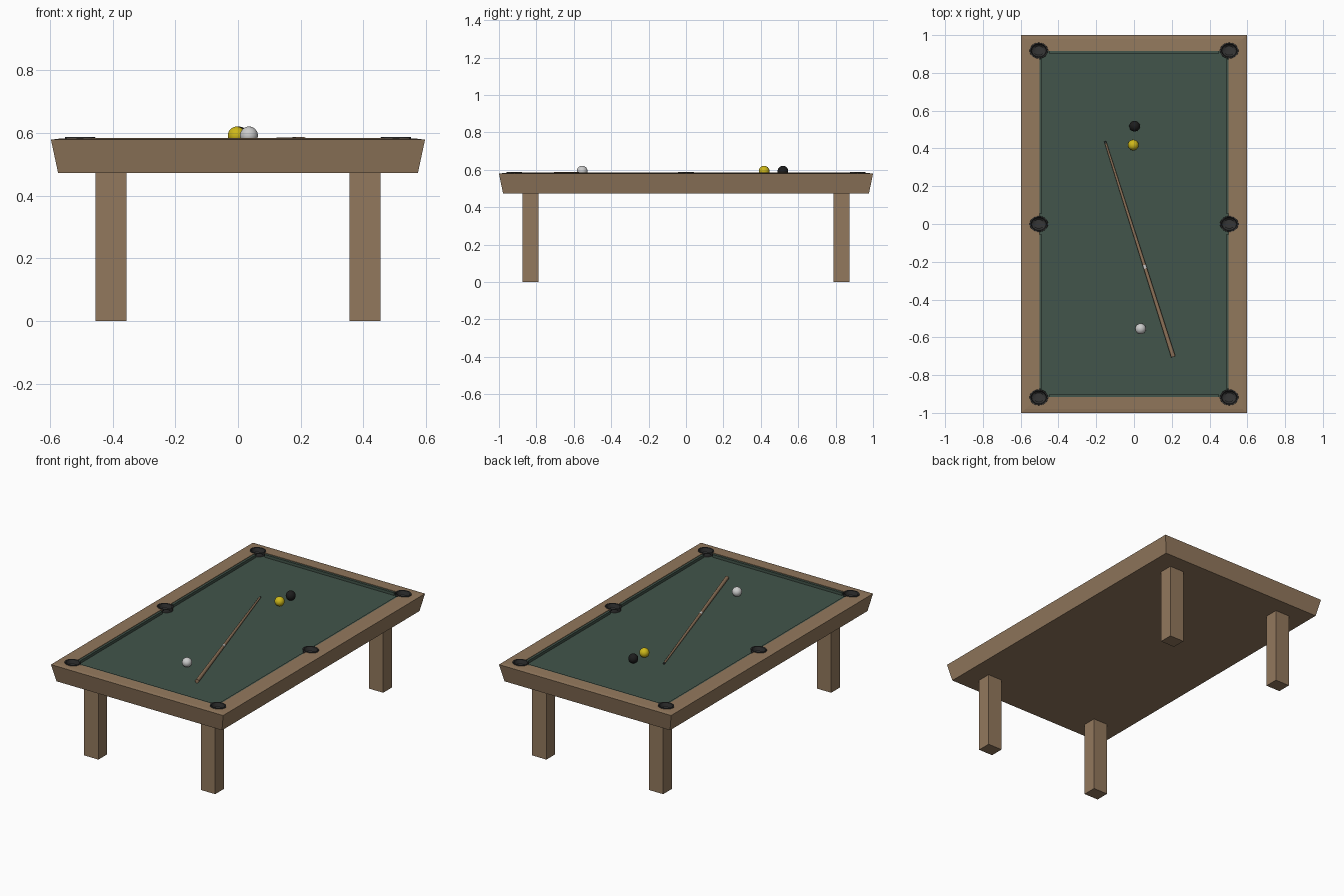
import bpy, bmesh, math
from mathutils import Vector, Matrix

if "Cube" in bpy.data.objects:
    bpy.data.objects.remove(bpy.data.objects["Cube"])


def mat(name, r, g, b):
    m = bpy.data.materials.new(name)
    m.diffuse_color = (r, g, b, 1)
    m.use_nodes = True
    m.node_tree.nodes["Principled BSDF"].inputs["Base Color"].default_value = m.diffuse_color
    return m


WOOD = mat("wood", 0.29, 0.19, 0.11)
CLOTH = mat("cloth", 0.054, 0.089, 0.069)
DARK = mat("pocket_dark", 0.035, 0.035, 0.035)
CUE = mat("cue_wood", 0.27, 0.17, 0.10)
WHITE = mat("white", 0.68, 0.68, 0.68)
YELLOW = mat("yellow", 0.62, 0.48, 0.01)
BLACK = mat("black", 0.012, 0.012, 0.012)


def make(name, bm, material=None, smooth=False):
    bmesh.ops.recalc_face_normals(bm, faces=bm.faces)
    me = bpy.data.meshes.new(name)
    bm.to_mesh(me)
    bm.free()
    ob = bpy.data.objects.new(name, me)
    bpy.context.collection.objects.link(ob)
    if material:
        me.materials.append(material)
    if smooth:
        bpy.context.view_layer.objects.active = ob
        ob.select_set(True)
        bpy.ops.object.shade_smooth_by_angle(angle=math.radians(40))
        ob.select_set(False)
    return ob


def box(name, lo, hi, material):
    lo, hi = Vector(lo), Vector(hi)
    bm = bmesh.new()
    bmesh.ops.create_cube(bm, size=1, matrix=Matrix.Translation((lo + hi) / 2) @ Matrix.Diagonal((*(hi - lo), 1)))
    return make(name, bm, material)


def loft(name, rings, material, smooth=False):
    """Skin a stack of vertex rings and cap both ends."""
    bm = bmesh.new()
    loops = [[bm.verts.new(p) for p in ring] for ring in rings]
    for a, b in zip(loops, loops[1:]):
        n = len(a)
        for i in range(n):
            bm.faces.new((a[i], a[(i + 1) % n], b[(i + 1) % n], b[i]))
    bm.faces.new(loops[0])
    bm.faces.new(loops[-1])
    return make(name, bm, material, smooth)


def rect(x, y, z):
    return [(-x, -y, z), (x, -y, z), (x, y, z), (-x, y, z)]


def ellipse(cx, cy, rx, ry, z, n=24):
    return [(cx + rx * math.cos(t), cy + ry * math.sin(t), z)
            for t in (2 * math.pi * i / n for i in range(n))]


# Table body: tapered tray with rails rising slightly toward the recess
frame = loft("table_frame", [rect(0.574, 0.978, 0.472), rect(0.597, 1.0, 0.579), rect(0.575, 0.98, 0.582),
                             rect(0.50, 0.917, 0.585), rect(0.50, 0.917, 0.560)], WOOD)
cloth = box("cloth_bed", (-0.499, -0.916, 0.556), (0.499, 0.916, 0.565), CLOTH)

# Legs
for sx, side in ((-1, "left"), (1, "right")):
    for sy, end in ((-1, "front"), (1, "back")):
        c = Vector((0.405 * sx, 0.832 * sy, 0.238))
        h = Vector((0.0495, 0.043, 0.238))
        box(f"leg_{end}_{side}", c - h, c + h, WOOD)

# Cushions: two on each long side, one on each short side, with gaps at the pockets
for s, side in ((-1, "left"), (1, "right")):
    for e, end in ((-1, "front"), (1, "back")):
        xs, ys = sorted((0.486 * s, 0.5 * s)), sorted((0.055 * e, 0.87 * e))
        box(f"cushion_{end}_{side}", (xs[0], ys[0], 0.56), (xs[1], ys[1], 0.582), CLOTH)
for e, end in ((-1, "front"), (1, "back")):
    ys = sorted((0.903 * e, 0.917 * e))
    box(f"cushion_{end}", (-0.45, ys[0], 0.56), (0.45, ys[1], 0.582), CLOTH)

# Pockets: lipped cups set into holes cut through rail and cloth
for i, (px, py) in enumerate((x, y) for x in (-0.504, 0.504) for y in (-0.918, 0, 0.918)):
    profile = [(0.044, 0.535), (0.046, 0.580), (0.049, 0.582), (0.048, 0.588),
               (0.041, 0.587), (0.038, 0.560), (0.028, 0.552)]
    loft(f"pocket_{i + 1}", [ellipse(px, py, r, r * 0.86, z) for r, z in profile], DARK, True)
    cutter = loft(f"pocket_cutter_{i + 1}", [ellipse(px, py, 0.044, 0.038, z) for z in (0.53, 0.62)], None)
    cutter.hide_render = True
    cutter.hide_set(True)
    for ob in (frame, cloth):
        mod = ob.modifiers.new(f"hole_{i + 1}", "BOOLEAN")
        mod.operation, mod.solver, mod.object = "DIFFERENCE", "EXACT", cutter

# Balls
for name, x, y, m in (("yellow_ball", -0.004, 0.418, YELLOW), ("black_ball", 0.003, 0.518, BLACK),
                      ("cue_ball", 0.035, -0.555, WHITE)):
    bm = bmesh.new()
    bmesh.ops.create_uvsphere(bm, u_segments=24, v_segments=16, radius=0.0285,
                              matrix=Matrix.Translation((x, y, 0.5925)))
    make(name, bm, m, True)

# Cue: tapered shaft, pale joint ring and butt, lying on the cloth
butt, tip = Vector((0.208, -0.703, 0.5765)), Vector((-0.153, 0.438, 0.571))
turn = (tip - butt).to_track_quat("Z", "Y")


def cue_part(name, t0, t1, m, grow=0.0):
    rings = []
    for t in (t0, t1):
        r = 0.0115 + (0.0055 - 0.0115) * t + grow
        rings.append([butt.lerp(tip, t) + turn @ Vector(p) for p in ellipse(0, 0, r, r, 0, 16)])
    loft(name, rings, m, True)


cue_part("cue_butt", 0, 0.41, CUE)
cue_part("cue_joint_ring", 0.41, 0.426, WHITE, 0.0004)
cue_part("cue_shaft", 0.426, 0.99, CUE)
cue_part("cue_tip", 0.99, 1, DARK)
